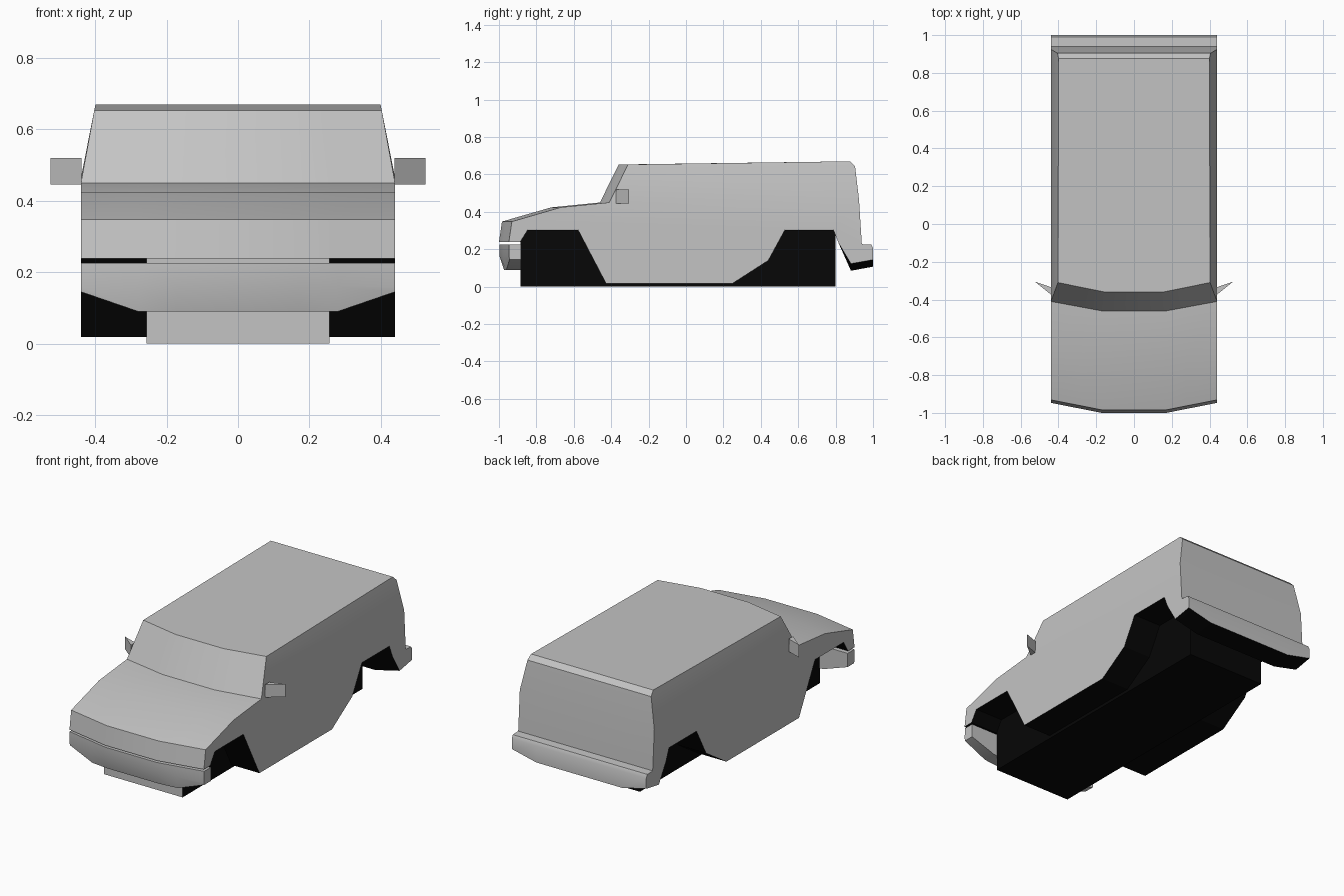
import bpy
import bmesh
import math

cube = bpy.data.objects.get("Cube")
if cube:
    bpy.data.objects.remove(cube, do_unlink=True)


def make_material(name, value):
    mat = bpy.data.materials.new(name)
    mat.use_nodes = True
    colour = (value, value, value, 1)
    mat.diffuse_color = colour
    mat.node_tree.nodes["Principled BSDF"].inputs["Base Color"].default_value = colour
    return mat


GREY = make_material("light grey paint", 0.55)
BLACK = make_material("underbody black", 0.002)

HALF = 0.44
COLUMNS = (-HALF, -0.28, -0.17, 0.17, 0.28, HALF)


def finish(name, bm):
    bmesh.ops.recalc_face_normals(bm, faces=bm.faces[:])
    me = bpy.data.meshes.new(name)
    bm.to_mesh(me)
    bm.free()
    me.materials.append(GREY)
    me.materials.append(BLACK)
    me.shade_smooth()
    me.set_sharp_from_angle(angle=math.radians(28))
    ob = bpy.data.objects.new(name, me)
    bpy.context.collection.objects.link(ob)
    return ob


def sweep(bm, ring):
    """Span a closed (y, z, side_shift, side_rise) ring across the columns."""
    rows = []
    for y, z, shift, rise in ring:
        taper = 1 - 0.09 * max(0, z - 0.465) / 0.2
        row = []
        for x in COLUMNS:
            bend = max(0, abs(x) - 0.17) / (HALF - 0.17)
            lift = max(0, abs(x) - 0.28) / (HALF - 0.28)
            row.append(bm.verts.new((x * taper, y + shift * bend, z + rise * lift)))
        rows.append(row)
    strips = []
    for a, b in zip(rows, rows[1:] + rows[:1]):
        strips.append([bm.faces.new((a[i], a[i + 1], b[i + 1], b[i]))
                       for i in range(len(COLUMNS) - 1)])
    return rows, strips


# Body shell: upper skin from nose to tail, then underside back to the nose
skin = [(-1.0, 0.238, 0.053, 0), (-0.984, 0.348, 0.053, 0), (-0.72, 0.424, 0.05, 0),
        (-0.46, 0.45, 0.05, 0), (-0.36, 0.653, 0.05, 0), (0.877, 0.67, 0, 0),
        (0.904, 0.643, 0, 0), (0.925, 0.465, 0, 0), (0.94, 0.227, 0, 0),
        (0.99, 0.225, 0, 0), (1.0, 0.205, 0, 0), (1.0, 0.107, 0, 0.037)]
under = [(0.882, 0.085, 0, 0.038), (0.815, 0.235, 0, 0), (0.787, 0.305, 0, 0),
         (0.53, 0.305, 0, 0), (0.44, 0.14, 0, 0), (0.25, 0.018, 0, 0),
         (-0.428, 0.018, 0, 0), (-0.578, 0.305, 0, 0), (-0.845, 0.305, 0, 0),
         (-0.887, 0.238, 0, 0)]
bm = bmesh.new()
rows, strips = sweep(bm, skin + under)
for strip in strips[len(skin) - 1:]:
    for face in strip:
        face.material_index = 1
for end in (0, -1):
    edge = [row[end] for row in rows]
    bm.faces.new(edge[3:8])              # leaning cabin side
    bm.faces.new(edge[:4] + edge[7:])    # upright lower side
finish("body", bm)

# Front bumper with tucked-up lower corners
bm = bmesh.new()
rows, strips = sweep(bm, [(-0.998, 0.226, 0.053, 0), (-0.996, 0.16, 0.05, 0),
                          (-0.973, 0.09, 0.03, 0.055), (-0.882, 0.09, 0, 0.055),
                          (-0.882, 0.226, 0, 0)])
for end in (0, -1):
    bm.faces.new([row[end] for row in rows])
finish("front_bumper", bm)

# Chassis block: black apart from its front face
bm = bmesh.new()
bmesh.ops.create_cube(bm, size=1)
for v in bm.verts:
    v.co = (v.co.x * 0.514, v.co.y * 1.683 - 0.0435, (v.co.z + 0.5) * 0.304)
bm.normal_update()
for face in bm.faces:
    face.material_index = 0 if face.normal.y < -0.5 else 1
finish("chassis", bm)

# Wedge-shaped door mirrors
for side, name in ((1, "left_mirror"), (-1, "right_mirror")):
    bm = bmesh.new()
    plan = [(0.438, -0.375), (0.525, -0.305), (0.438, -0.335)]
    low, high = [[bm.verts.new((side * x, y, z)) for x, y in plan] for z in (0.445, 0.52)]
    bm.faces.new(low)
    bm.faces.new(high)
    for i in range(3):
        j = (i + 1) % 3
        bm.faces.new((low[i], low[j], high[j], high[i]))
    finish(name, bm)
